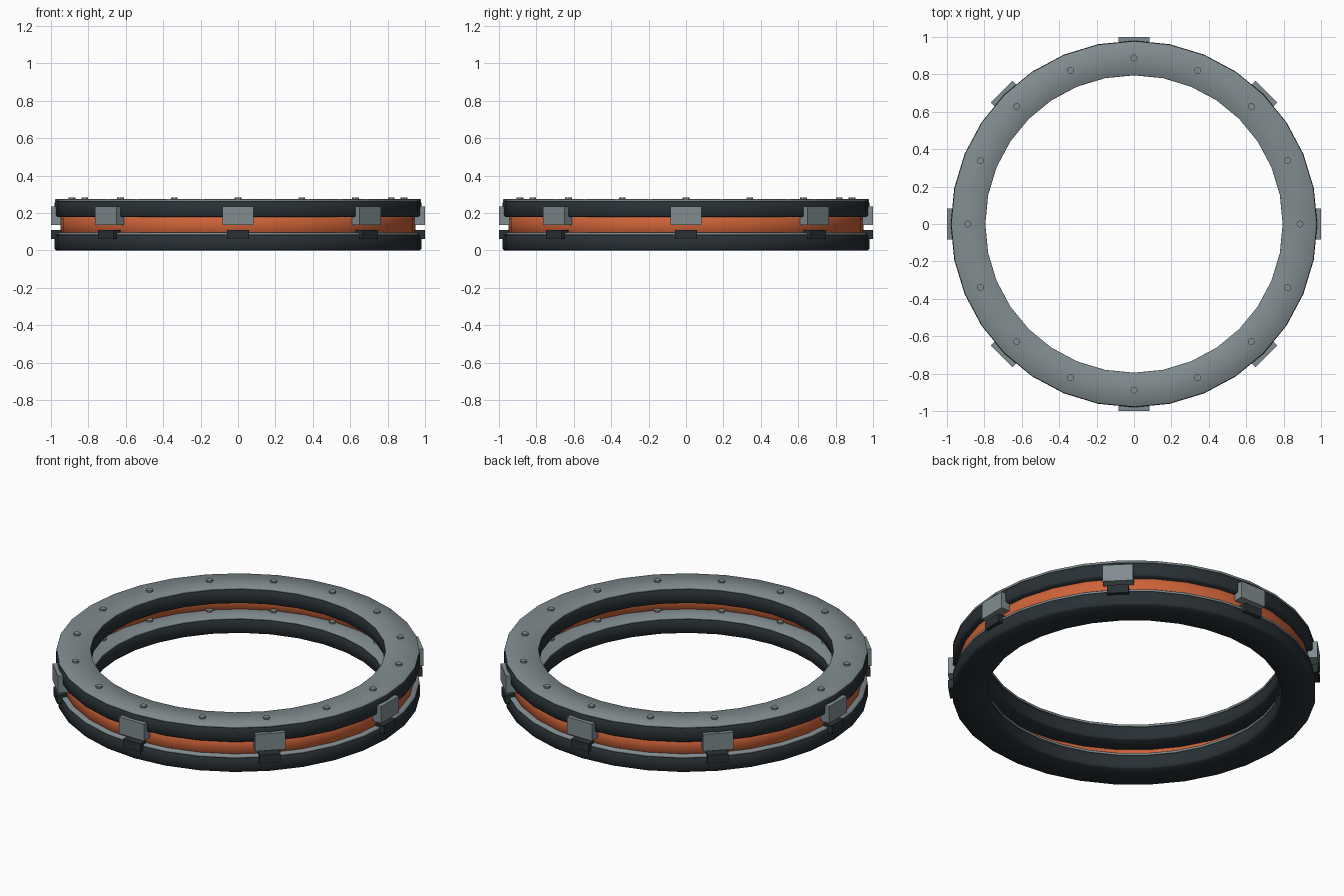
import bpy, bmesh, math
from mathutils import Matrix

cube = bpy.data.objects.get("Cube")
if cube:
    bpy.data.objects.remove(cube, do_unlink=True)


def material(name, rgb):
    m = bpy.data.materials.new(name)
    m.use_nodes = True
    m.diffuse_color = (*rgb, 1)
    m.node_tree.nodes["Principled BSDF"].inputs["Base Color"].default_value = (*rgb, 1)
    return m


steel = material("grey steel", (0.22, 0.265, 0.28))
rubber = material("dark rubber", (0.022, 0.03, 0.036))
copper = material("orange copper", (0.62, 0.125, 0.04))

SIDES = 32


def finish(name, bm, mat, smooth=False):
    bmesh.ops.recalc_face_normals(bm, faces=bm.faces)
    mesh = bpy.data.meshes.new(name)
    bm.to_mesh(mesh)
    bm.free()
    mesh.materials.append(mat)
    ob = bpy.data.objects.new(name, mesh)
    bpy.context.collection.objects.link(ob)
    if smooth:
        bpy.ops.object.select_all(action="DESELECT")
        ob.select_set(True)
        bpy.context.view_layer.objects.active = ob
        bpy.ops.object.shade_smooth_by_angle(angle=math.radians(50))
    return ob


def ring(name, r0, r1, z0, z1, cut, mat):
    """Spin a rectangle with chamfered corners into a closed ring."""
    profile = [(r0 + cut, z0), (r1 - cut, z0), (r1, z0 + cut), (r1, z1 - cut),
               (r1 - cut, z1), (r0 + cut, z1), (r0, z1 - cut), (r0, z0 + cut)]
    bm = bmesh.new()
    loops = []
    for i in range(SIDES):
        a = math.tau * i / SIDES
        loops.append([bm.verts.new((r * math.cos(a), r * math.sin(a), z)) for r, z in profile])
    n = len(profile)
    for i in range(SIDES):
        a, b = loops[i], loops[(i + 1) % SIDES]
        for j in range(n):
            k = (j + 1) % n
            bm.faces.new((a[j], b[j], b[k], a[k]))
    return finish(name, bm, mat, True)


def bolts(name, z0, z1):
    """Circle of small bolt heads."""
    bm = bmesh.new()
    for i in range(16):
        place = (Matrix.Rotation(math.tau * i / 16, 4, "Z")
                 @ Matrix.Translation((0.888, 0, (z0 + z1) / 2)))
        bmesh.ops.create_cone(bm, cap_ends=True, segments=8, radius1=0.019,
                              radius2=0.019, depth=z1 - z0, matrix=place)
    return finish(name, bm, steel)


def blocks(name, width, z0, z1, mat):
    """Eight blocks around the rim."""
    bm = bmesh.new()
    for i in range(8):
        place = (Matrix.Rotation(math.tau * i / 8, 4, "Z")
                 @ Matrix.Translation((0.9725, 0, (z0 + z1) / 2))
                 @ Matrix.Diagonal((0.055, width, z1 - z0, 1)))
        bmesh.ops.create_cube(bm, size=1, matrix=place)
    return finish(name, bm, mat)


# Two matching flanges: dark body, steel cover and bolts
for label, base in (("lower", 0.0), ("upper", 0.178)):
    ring(label + "_ring", 0.795, 0.98, base, base + 0.085, 0.008, rubber)
    ring(label + "_cover", 0.795, 0.978, base + 0.083, base + 0.096, 0.003, steel)
    bolts(label + "_bolts", base + 0.09, base + 0.106)

# Orange core between the flanges
ring("core_ring", 0.90, 0.95, 0.09, 0.182, 0.008, copper)

# Clamps around the rim
blocks("clamp_plates", 0.165, 0.135, 0.235, steel)
blocks("clamp_feet", 0.115, 0.06, 0.11, rubber)
